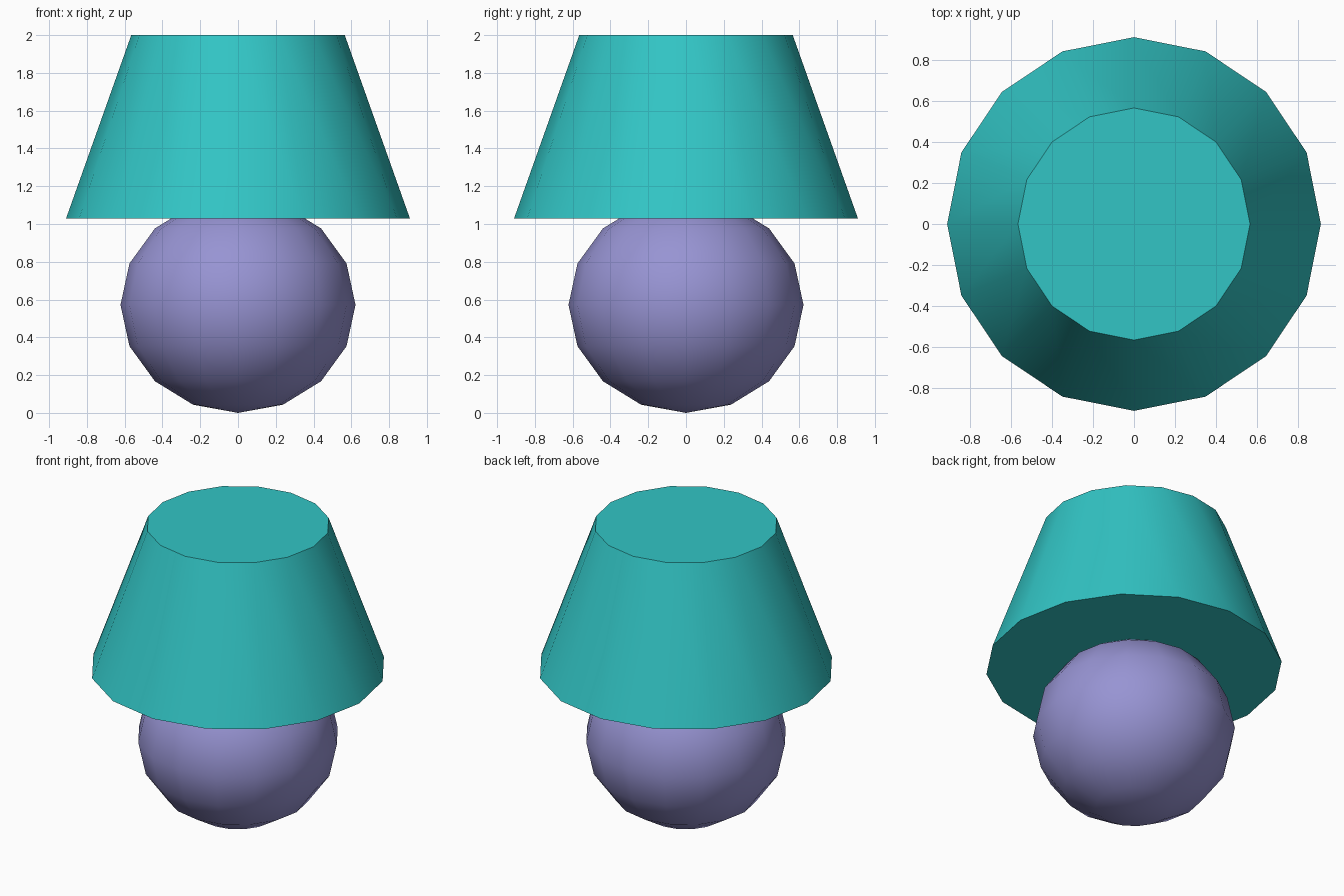
import bpy
import math

cube = bpy.data.objects.get("Cube")
if cube:
    bpy.data.objects.remove(cube, do_unlink=True)


def make_material(name, rgb):
    mat = bpy.data.materials.new(name)
    mat.use_nodes = True
    colour = (*rgb, 1.0)
    mat.diffuse_color = colour
    mat.node_tree.nodes["Principled BSDF"].inputs["Base Color"].default_value = colour
    return mat


def finish(name, mat):
    """Name and colour the new primitive, smooth it and keep the rims sharp."""
    obj = bpy.context.object
    obj.name = obj.data.name = name
    obj.data.materials.append(mat)
    bpy.ops.object.transform_apply(location=False, rotation=False, scale=True)
    bpy.ops.object.shade_smooth_by_angle(angle=math.radians(30))
    return obj


SIDES = 16
teal = make_material("teal", (0.032, 0.56, 0.56))
lavender = make_material("lavender", (0.31, 0.295, 0.65))

# Slightly flattened ball base, its top tucked into the shade
BALL_RADIUS, BALL_HALF_HEIGHT = 0.622, 0.572
bpy.ops.mesh.primitive_uv_sphere_add(segments=SIDES, ring_count=8, radius=1,
                                     location=(0, 0, BALL_HALF_HEIGHT))
bpy.context.object.scale = (BALL_RADIUS, BALL_RADIUS, BALL_HALF_HEIGHT)
finish("lamp_base", lavender)

# Closed tapered shade
SHADE_BOTTOM, SHADE_TOP = 1.03, 2.0
bpy.ops.mesh.primitive_cone_add(vertices=SIDES, radius1=0.91, radius2=0.565,
                                depth=SHADE_TOP - SHADE_BOTTOM, end_fill_type='NGON',
                                location=(0, 0, (SHADE_BOTTOM + SHADE_TOP) / 2))
finish("lamp_shade", teal)
